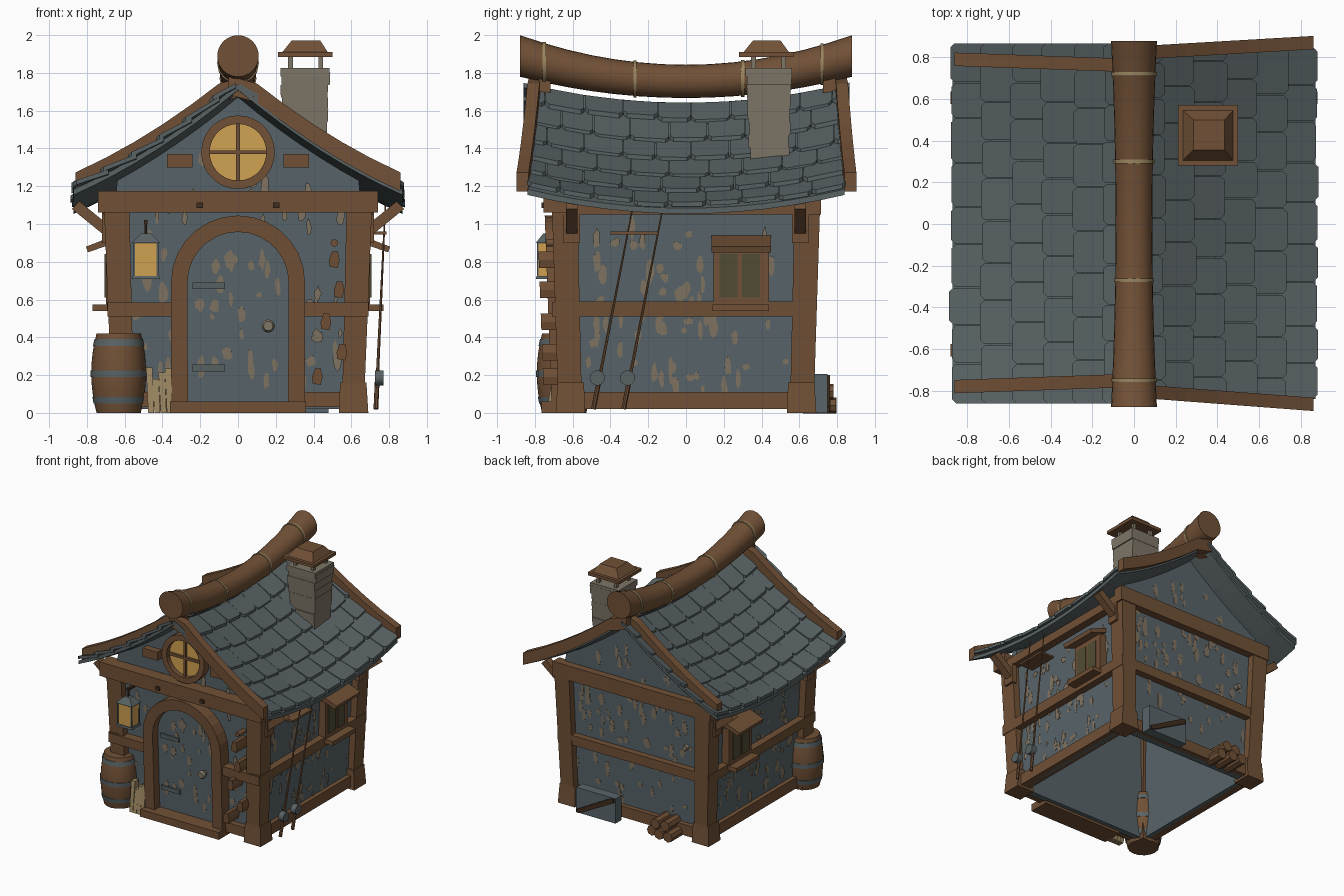
import bpy, bmesh, math, random
from mathutils import Vector

if "Cube" in bpy.data.objects:
    bpy.data.objects.remove(bpy.data.objects["Cube"])
random.seed(4)
R = random.uniform

def material(name, c):
    m = bpy.data.materials.new(name)
    m.diffuse_color = (*c, 1)
    m.use_nodes = True
    m.node_tree.nodes["Principled BSDF"].inputs["Base Color"].default_value = m.diffuse_color
    return m
WALL = material("slate wall", (0.098, 0.128, 0.142))
ROOF = material("roof slate", (0.098, 0.122, 0.127))
WOOD = material("brown wood", (0.165, 0.081, 0.037))
DARK = material("dark wood", (0.05, 0.025, 0.012))
TAN = material("worn plaster", (0.22, 0.175, 0.12))
STONE = material("chimney stone", (0.21, 0.18, 0.135))
GLOW = material("yellow glass", (0.64, 0.36, 0.085))
OLIVE = material("olive glass", (0.085, 0.073, 0.035))
ROPE = material("pale rope", (0.32, 0.235, 0.115))

def mk(name, verts, faces, mat, smooth=False):
    bm = bmesh.new()
    vs = [bm.verts.new(v) for v in verts]
    for f in faces:
        bm.faces.new([vs[i] for i in f])
    bmesh.ops.recalc_face_normals(bm, faces=bm.faces)
    me = bpy.data.meshes.new(name)
    bm.to_mesh(me)
    bm.free()
    me.materials.append(mat)
    ob = bpy.data.objects.new(name, me)
    bpy.context.collection.objects.link(ob)
    if smooth:
        bpy.context.view_layer.objects.active = ob
        ob.select_set(True)
        bpy.ops.object.shade_smooth_by_angle(angle=math.radians(40))
        ob.select_set(False)
    return ob

def loft_faces(n, rings, o=0):
    f = [[o + i for i in range(n)], [o + (rings - 1) * n + i for i in range(n)]]
    for r in range(rings - 1):
        a = o + r * n
        f += [[a + i, a + (i + 1) % n, a + n + (i + 1) % n, a + n + i] for i in range(n)]
    return f

def hexa(name, lo, hi, mat):
    """Block between two rectangles given as x0, x1, y0, y1, z."""
    v = [(r[i], r[j], r[4]) for r in (lo, hi) for i, j in ((0, 2), (1, 2), (1, 3), (0, 3))]
    return mk(name, v, loft_faces(4, 2), mat)

def box(name, x0, x1, y0, y1, z0, z1, mat):
    return hexa(name, (x0, x1, y0, y1, z0), (x0, x1, y0, y1, z1), mat)

def prism(name, outline, fn, d0, d1, mat):
    v = [fn(a, b, d) for d in (d0, d1) for a, b in outline]
    return mk(name, v, loft_faces(len(outline), 2), mat)

def tube(name, pts, radii, n, mat, smooth=True):
    pts = [Vector(p) for p in pts]
    q = (pts[-1] - pts[0]).to_track_quat('Z', 'Y')
    v = [p + q @ Vector((r * math.cos(2 * math.pi * i / n), r * math.sin(2 * math.pi * i / n), 0))
         for p, r in zip(pts, radii) for i in range(n)]
    return mk(name, v, loft_faces(n, len(pts)), mat, smooth)

def arc(cz, r, a0, a1, n=14):
    return [(r * math.cos(math.radians(a0 + (a1 - a0) * i / n)),
             cz + r * math.sin(math.radians(a0 + (a1 - a0) * i / n))) for i in range(n + 1)]

def W(z):                       # outward lean of the walls
    return 0.615 + 0.04 * min(z, 1.1) / 1.1
def P(x, y=0.88):               # sagging, concave roof surface
    x = abs(x)
    return 1.76 - 0.835 * x + 0.225 * x * x - 0.11 * (1 - (y / 0.88) ** 2)
front = lambda u, v, d: (u, -(W(v) + d), v)
back = lambda u, v, d: (u, W(v) + d, v)
right = lambda u, v, d: (W(v) + d, u, v)
left = lambda u, v, d: (-(W(v) + d), u, v)

# Hollow walls with gables, open underneath
xs = [-0.64 + 0.16 * i for i in range(9)]
gable = [(-0.6, 0.02), (0.6, 0.02), (0.65, 1.1)] + [(x, P(x, 0.66) - 0.04) for x in reversed(xs)] + [(-0.65, 1.1)]
for nm, fn in (("front", front), ("back", back)):
    prism(nm + "_wall", gable, fn, -0.05, 0, WALL)
for nm, fn in (("right", right), ("left", left)):
    prism(nm + "_wall", [(-0.6, 0.02), (0.6, 0.02), (0.63, 1.17), (-0.63, 1.17)], fn, -0.05, 0, WALL)

# Worn plaster patches as thin irregular plates
def patches(name, fn, count, w, z0, z1, d, keep):
    v, f = [], []
    for _ in range(count):
        cx, cz, rx, rz = R(-w, w), R(z0, z1), R(0.012, 0.03), R(0.015, 0.07)
        if not keep(cx, cz):
            continue
        f.append(list(range(len(v), len(v) + 9)))
        for i in range(9):
            a, k = 2 * math.pi * i / 9, R(0.65, 1.15)
            v.append(fn(cx + rx * k * math.cos(a), cz + rz * k * math.sin(a), d))
    ob = mk(name, v, f, TAN)
    ob.modifiers.new("thin", 'SOLIDIFY').thickness = 0.002
under = lambda x, z: z < P(x, 0.66) - 0.16
patches("front_patches", front, 105, 0.56, 0.1, 1.6, 0.004, lambda x, z: under(x, z) and (abs(x) > 0.3 or z > 1))
patches("back_patches", back, 105, 0.56, 0.1, 1.6, 0.004, under)
for nm, fn in (("right", right), ("left", left)):
    patches(nm + "_patches", fn, 75, 0.53, 0.12, 1.02, 0.004, lambda x, z: True)
patches("door_patches", front, 26, 0.22, 0.12, 0.85, 0.029, lambda x, z: True)

# Corner posts with base blocks, eave brackets, side beams, side windows
for s in (-1, 1):
    for t in (-1, 1):
        hexa("corner_post", (s * .55, s * .665, t * .55, t * .675, 0), (s * .575, s * .71, t * .575, t * .71, 1.1), WOOD)
        hexa("post_base", (s * .535, s * .69, t * .535, t * .69, 0), (s * .54, s * .68, t * .54, t * .68, .16), WOOD)
        prism("eave_bracket", [(.68, .99), (.72, .95), (.88, 1.08), (.84, 1.12)],
              lambda a, b, d: (s * a, t * d, b), .575, .635, WOOD)
        box("bracket_plate", s * .68, s * .72, t * .56, t * .65, .9, 1.06, WOOD)
    box("side_bottom_beam", s * .57, s * .655, -.6, .6, .02, .11, WOOD)
    hexa("side_middle_beam", (s * .61, s * .69, -.7, .69, .51), (s * .61, s * .695, -.7, .69, .59), WOOD)
    box("side_top_beam", s * .62, s * .715, -.7, .7, 1.05, 1.12, WOOD)
    box("window_frame", s * .62, s * .70, .145, .44, .57, .88, WOOD)
    for y in (.178, .297):
        box("window_pane", s * .695, s * .706, y, y + .095, .61, .84, OLIVE)
    box("window_sill", s * .63, s * .77, .14, .44, .54, .575, WOOD)
    prism("window_awning", [(.65, .90), (.65, .94), (.805, .88), (.795, .85)],
          lambda a, b, d: (s * a, d, b), .135, .45, WOOD)
    # Front beam either side of the door
    box("front_middle_beam", s * .34, s * .69, -.71, -.62, .51, .585, WOOD)
    box("front_bottom_beam", s * .34, s * .56, -.67, -.6, .03, .11, WOOD)
    box("gable_block", s * .24, s * .375, -.71, -.64, 1.3, 1.37, WOOD)
    box("beam_peg", s * .185, s * .22, -.765, -.74, 1.085, 1.115, DARK)
box("front_top_beam", -.74, .74, -.755, -.63, 1.06, 1.175, WOOD)
box("back_top_beam", -.72, .72, .63, .715, 1.05, 1.17, WOOD)
box("back_middle_beam", -.69, .69, .61, .69, .51, .59, WOOD)
box("back_bottom_beam", -.56, .56, .58, .66, .02, .11, WOOD)

# Arched door
prism("door", [(.28, .03)] + arc(.69, .28, 0, 180) + [(-.28, .03)], front, 0, .025, WALL)
prism("door_frame", [(.355, .02)] + arc(.69, .355, 0, 180) + [(-.355, .02), (-.265, .02)]
      + arc(.69, .268, 180, 0) + [(.265, .02)], front, -.02, .095, WOOD)
box("door_sill", -.36, .36, -.765, -.6, 0, .06, WOOD)
for z in (.22, .655):
    prism("door_hinge", [(-.24, z), (-.07, z), (-.07, z + .035), (-.24, z + .035)], front, .02, .04, ROOF)
tube("door_knob", [(.16, -.65, .46), (.16, -.70, .46), (.16, -.72, .46)], [.015, .035, .025], 12, STONE)

# Round gable window
tube("round_glass", [(0, -.65, 1.38), (0, -.68, 1.38)], [.16, .16], 28, GLOW)
for a in (0, 180):
    prism("round_frame", arc(1.38, .195, a, a + 180) + arc(1.38, .15, a + 180, a), front, -.01, .065, WOOD)
box("window_bar", -.155, .155, -.70, -.67, 1.37, 1.39, WOOD)
box("window_bar", -.01, .01, -.70, -.67, 1.225, 1.535, WOOD)

# Roof deck and shingles
for s in (-1, 1):
    gx, gy = [.87 * i / 8 for i in range(9)], [-.84 + .14 * j for j in range(13)]
    v = [(s * x, y, P(x, y) - .01 - k) for k in (0, .03) for x in gx for y in gy]
    f = []
    for k in (0, 117):
        f += [[k + i * 13 + j, k + i * 13 + j + 1, k + i * 13 + j + 14, k + i * 13 + j + 13] for i in range(8) for j in range(12)]
    rim = list(range(13)) + [i * 13 + 12 for i in range(1, 9)] + list(range(115, 103, -1)) + [i * 13 for i in range(7, 0, -1)]
    f += [[a, b, b + 117, a + 117] for a, b in zip(rim, rim[1:] + rim[:1])]
    mk("roof_deck", v, f, ROOF)
    v, f = [], []
    for r in range(6):
        xl, y = .885 - .147 * r, -.86 if s < 0 else -.84
        end = .87 if s < 0 else .85
        first = True
        while y < end - .02:
            w = R(.09, .12) if first and r % 2 else R(.17, .215)
            first = False
            y1 = end if y + w > end - .06 else y + w
            e, xu = xl + (R(-.012, .005)), max(.01, xl - .2)
            pts = [(xu, y), (e - .02, y), (e, y + .02), (e, y1 - .022), (e - .02, y1 - .004), (xu, y1 - .004)]
            lift = R(.02, .034)
            f += loft_faces(6, 2, len(v))
            v += [(s * x, q, P(x, q) + (lift if x > xu else 0) - k) for k in (0, .024) for x, q in pts]
            y = y1
    mk("roof_shingles", v, f, ROOF)

# Barge boards along the four roof edges
for s, t, ya, yb in ((1, -1, .80, .865), (1, 1, .82, .87), (-1, -1, .75, .78), (-1, 1, .76, .79)):
    bx = [-.05, .1, .25, .4, .55, .7, .86]
    h = lambda x: P(max(x, 0)) - (0.04 if x < 0 else 0)
    out = [(x, h(x) + .065) for x in bx] + [(x, h(x) - .035) for x in reversed(bx)]
    prism("barge_board", out, lambda a, b, d: (s * a, t * (ya + (yb - ya) * a / .86 + d), b), -.032, .032, WOOD)

# Ridge log with rope bindings
ridge = lambda y: 1.755 + .135 * (y / .88) ** 2
rad = lambda y: .088 + .022 * (abs(y) / .88) ** 2
ys = [-.878 + 1.756 * i / 14 for i in range(15)]
tube("ridge_log", [(0, y, ridge(y)) for y in ys], [rad(y) for y in ys], 24, WOOD)
for y in (-.75, -.27, .3, .72):
    tube("ridge_rope", [(0, y - .009, ridge(y)), (0, y + .009, ridge(y))], [rad(y) + .007] * 2, 16, ROPE)

# Chimney of stacked stone courses, with a hipped cap
for i in range(7):
    z, g = 1.34 + i * .066, .0035 * i - .004
    j, k = R(-.005, .005), R(-.005, .005)
    hexa("chimney_course", (.245 + j - g, .465 + j + g, .335 + k - g * .7, .545 + k + g * .7, z),
         (.242 + j - g, .468 + j + g, .332 + k - g * .7, .548 + k + g * .7, z + .067), STONE)
box("chimney_rim", .225, .485, .315, .56, 1.78, 1.825, STONE)
for x in (.265, .425):
    for y in (.345, .505):
        box("cap_post", x, x + .025, y, y + .025, 1.82, 1.9, STONE)
box("cap_slab", .212, .5, .28, .57, 1.885, 1.91, WOOD)
hexa("cap_hip", (.235, .475, .305, .545, 1.91), (.285, .435, .355, .5, 1.972), WOOD)

# Hanging lantern
lx, ly = -.488, -.735
def lamp(name, a, z0, b, z1, mat):
    hexa(name, (lx - a, lx + a, ly - a * .8, ly + a * .8, z0), (lx - b, lx + b, ly - b * .8, ly + b * .8, z1), mat)
lamp("lantern_base", .075, .71, .07, .725, ROOF)
lamp("lantern_glass", .06, .725, .064, .9, GLOW)
lamp("lantern_roof", .075, .9, .025, .95, ROOF)
for s in (-1, 1):
    for t in (-1, 1):
        x, y = lx + s * .062, ly + t * .05
        box("lantern_edge", x - .005, x + .005, y - .005, y + .005, .72, .905, ROOF)
tube("lantern_hook", [(lx, ly, .94), (lx, ly, 1.02)], [.007] * 2, 6, DARK)
box("lantern_arm", lx - .01, lx + .01, ly - .01, -.63, 1.0, 1.02, DARK)

# Barrel with hoops, and kindling beside it
br = lambda z: .145 - .028 * ((z - .21) / .21) ** 2
zs = [.42 * i / 8 for i in range(9)]
tube("barrel", [(-.632, -.645, z) for z in zs], [br(z) for z in zs], 16, WOOD)
for z in (.05, .19, .355):
    tube("barrel_hoop", [(-.632, -.645, z), (-.632, -.645, z + .035)], [br(z) + .004, br(z + .035) + .004], 16, ROOF)
for i in range(4):
    x, h = -.475 + i * .033, R(.18, .25)
    hexa("kindling", (x, x + .03, -.74, -.69, 0), (x - .012, x + .022, -.70, -.65, h), ROPE)

# Wooden pegs strung beside the door
for x, z in ((.51, .81), (.535, .65), (.465, .48), (.55, .32), (.42, .19)):
    prism("string_peg", [(x - .025, z - .035), (x + .018, z - .042), (x + .028, z), (x + .018, z + .045),
                         (x - .012, z + .045), (x - .028, z)], front, .0, .135, WOOD)
tube("peg_knob", [(.51, -.65, .9), (.51, -.74, .9)], [.02, .02], 10, WOOD)

# Two fishing rods leaning on the right wall
for y in (-.49, -.33):
    at = lambda k: (.73 + .05 * k, y + .21 * k, .02 + 1.08 * k)
    tube("rod_handle", [at(0), at(.14)], [.013, .013], 8, WOOD)
    tube("rod_pole", [at(.12), at(1)], [.009, .004], 6, WOOD)
    tube("rod_reel", [(.725, y + .02, .185), (.77, y + .02, .185)], [.04, .04], 14, ROOF)
box("rod_rest", .66, .785, -.40, -.15, .945, .96, WOOD)

# Crate and firewood behind the house
box("crate", .12, .48, .67, .75, 0, .205, WALL)
prism("crate_brace", [(.13, .17), (.13, .2), (.16, .2), (.47, .03), (.47, .005), (.44, .005)],
      lambda a, b, d: (a, d, b), .75, .762, DARK)
for x, z in ((-.22, .04), (-.305, .04), (-.39, .04), (-.262, .112), (-.347, .112)):
    tube("firewood", [(x, .62, z), (x, .8 + R(-.04, 0), z)], [.042, .042], 8, WOOD, False)
tube("back_knob", [(-.46, .64, .75), (-.46, .68, .75)], [.022, .022], 10, STONE)
